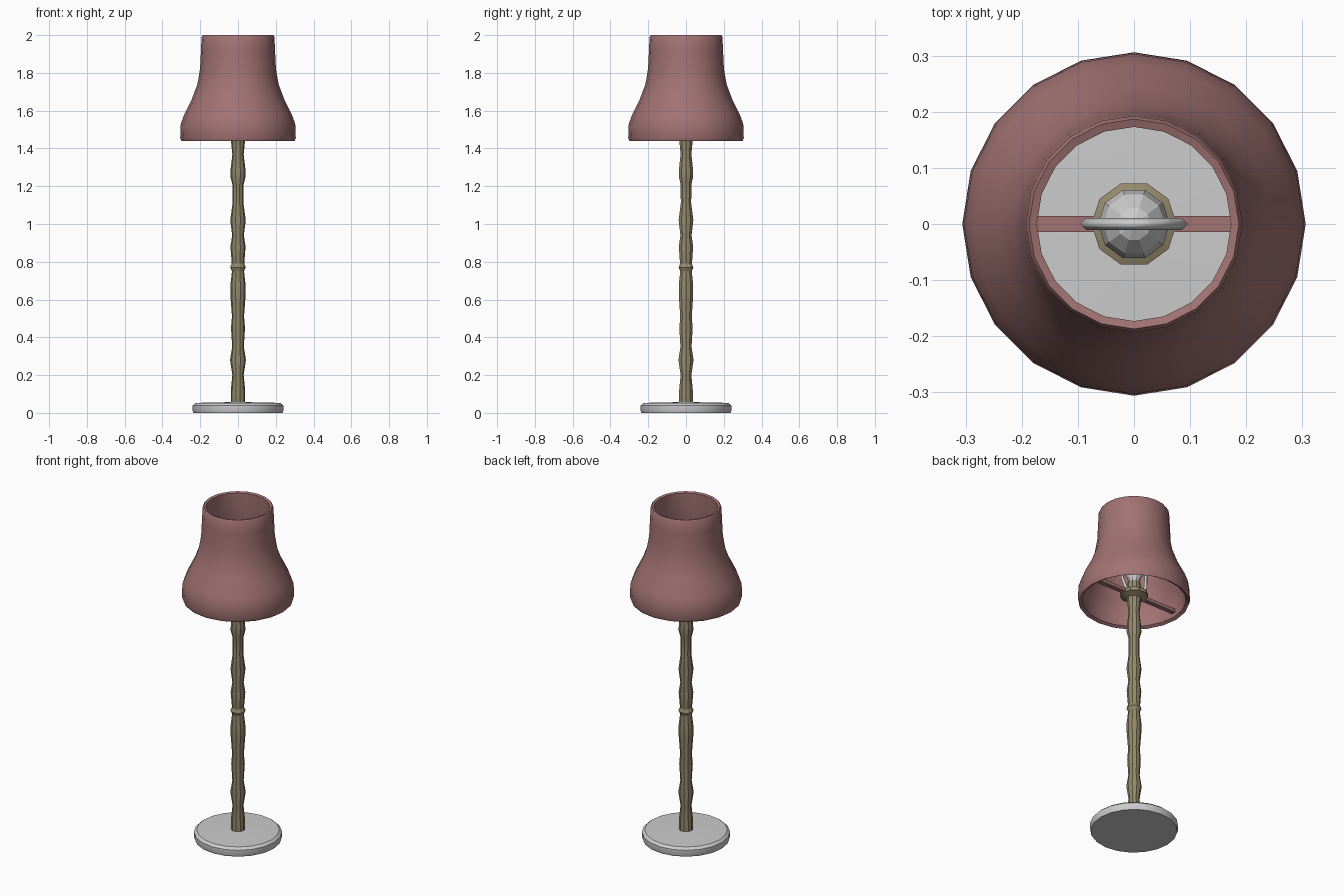
import bpy, bmesh, math
from mathutils import Vector

if "Cube" in bpy.data.objects:
    bpy.data.objects.remove(bpy.data.objects["Cube"])


def material(name, rgb):
    m = bpy.data.materials.new(name)
    m.diffuse_color = (*rgb, 1)
    m.use_nodes = True
    m.node_tree.nodes["Principled BSDF"].inputs["Base Color"].default_value = m.diffuse_color
    return m


red = material("shade_red", (0.36, 0.17, 0.17))
tan = material("stem_tan", (0.30, 0.25, 0.15))


def finish(name, bm, mat=None, angle=None):
    bmesh.ops.recalc_face_normals(bm, faces=bm.faces)
    me = bpy.data.meshes.new(name)
    bm.to_mesh(me)
    bm.free()
    ob = bpy.data.objects.new(name, me)
    bpy.context.collection.objects.link(ob)
    if mat:
        me.materials.append(mat)
    if angle:
        bpy.context.view_layer.objects.active = ob
        bpy.ops.object.select_all(action='DESELECT')
        ob.select_set(True)
        bpy.ops.object.shade_smooth_by_angle(angle=math.radians(angle))
    return ob


def lathe(name, profile, sides, mat=None, loop=False, angle=None):
    """Revolve (radius, z) points about z; loop closes the profile, else ends are capped."""
    bm = bmesh.new()
    rings = [[bm.verts.new((r * math.cos(2 * math.pi * i / sides),
                            r * math.sin(2 * math.pi * i / sides), z))
              for i in range(sides)] for r, z in profile]
    pairs = list(zip(rings, rings[1:]))
    if loop:
        pairs.append((rings[-1], rings[0]))
    else:
        bm.faces.new(rings[0])
        bm.faces.new(rings[-1])
    for a, b in pairs:
        for i in range(sides):
            j = (i + 1) % sides
            bm.faces.new((a[i], a[j], b[j], b[i]))
    return finish(name, bm, mat, angle)


def box(name, size, centre, mat=None):
    bm = bmesh.new()
    bmesh.ops.create_cube(bm, size=1)
    bmesh.ops.scale(bm, vec=size, verts=bm.verts)
    bmesh.ops.translate(bm, vec=centre, verts=bm.verts)
    return finish(name, bm, mat)


# Round foot
lathe("base", [(0.236, 0), (0.24, 0.01), (0.24, 0.04), (0.225, 0.053), (0.04, 0.057)],
      20, angle=35)

# Turned stem: swellings and pinches, ending in a flange under the bulb
stem = [(0.038, 0.05), (0.038, 0.12), (0.030, 0.20), (0.042, 0.28), (0.031, 0.35),
        (0.037, 0.45), (0.032, 0.51), (0.040, 0.62), (0.040, 0.68), (0.032, 0.75),
        (0.041, 0.77), (0.033, 0.79), (0.040, 0.88), (0.031, 0.94), (0.041, 1.02),
        (0.029, 1.11), (0.030, 1.21), (0.040, 1.25), (0.039, 1.29), (0.030, 1.37),
        (0.036, 1.43), (0.040, 1.46), (0.076, 1.475), (0.076, 1.495), (0.04, 1.51),
        (0.035, 1.56)]
lathe("stem", stem, 10, tan, angle=25)

# Hollow bell-shaped shade, outside then inside
outer = [(0.300, 1.44), (0.306, 1.455), (0.303, 1.53), (0.285, 1.58), (0.245, 1.66),
         (0.215, 1.74), (0.201, 1.82), (0.196, 1.92), (0.193, 1.99), (0.187, 2.0)]
inner = [(0.173, 1.995), (0.173, 1.92), (0.180, 1.82), (0.195, 1.74), (0.225, 1.66),
         (0.265, 1.58), (0.281, 1.53), (0.283, 1.45)]
lathe("shade", outer + inner, 20, red, loop=True, angle=40)

# Crossbar carrying the shade
box("shade_crossbar", (0.58, 0.028, 0.02), (0, 0, 1.485), red)

# Faceted bulb
bulb = [(0.028, 1.54), (0.034, 1.58), (0.058, 1.63), (0.064, 1.67), (0.055, 1.71),
        (0.030, 1.74), (0.008, 1.75)]
lathe("bulb", bulb, 10)

# Wire harp arching over the bulb
curve = bpy.data.curves.new("harp", 'CURVE')
curve.dimensions = '3D'
curve.bevel_depth = 0.011
curve.bevel_resolution = 0
curve.use_fill_caps = True
half = [(0.05, 1.495), (0.083, 1.56), (0.085, 1.66), (0.065, 1.74), (0.03, 1.78)]
path = [(-x, z) for x, z in half] + [(0, 1.79)] + half[::-1]
spline = curve.splines.new('POLY')
spline.points.add(len(path) - 1)
for p, (x, z) in zip(spline.points, path):
    p.co = (x, 0, z, 1)
bpy.context.collection.objects.link(bpy.data.objects.new("harp", curve))
